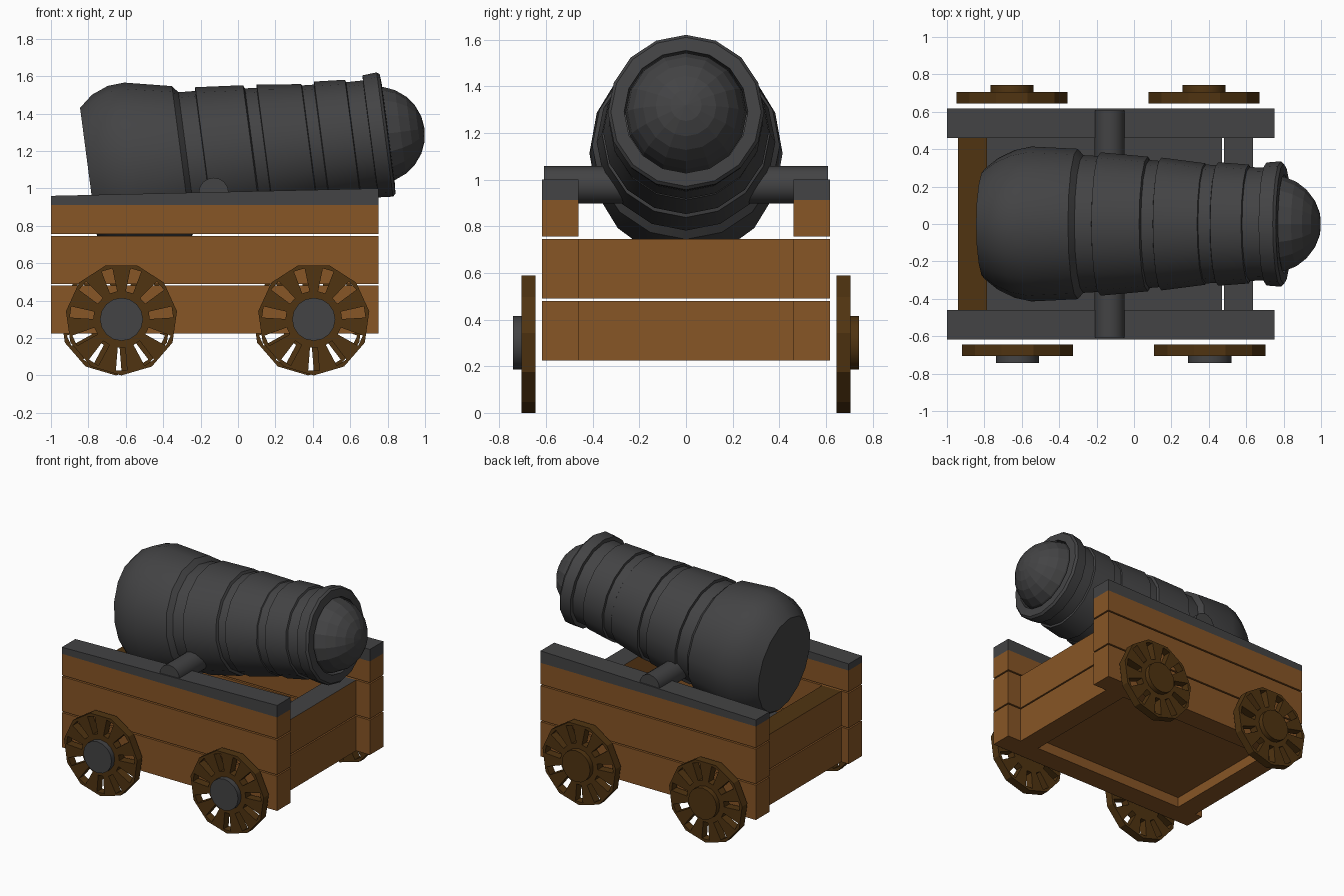
import bpy, bmesh, math
from mathutils import Matrix, Vector

if "Cube" in bpy.data.objects:
    bpy.data.objects.remove(bpy.data.objects["Cube"])


def material(name, rgb):
    m = bpy.data.materials.new(name)
    m.diffuse_color = (*rgb, 1)
    m.use_nodes = True
    m.node_tree.nodes["Principled BSDF"].inputs["Base Color"].default_value = m.diffuse_color
    return m


METAL = material("dark_iron", (0.056, 0.056, 0.058))
WOOD = material("plank_wood", (0.245, 0.092, 0.019))
DARK = material("dark_wood", (0.080, 0.034, 0.0055))


def finish(name, bm, *mats, smooth=False):
    bmesh.ops.recalc_face_normals(bm, faces=bm.faces)
    me = bpy.data.meshes.new(name)
    bm.to_mesh(me)
    bm.free()
    for m in mats:
        me.materials.append(m)
    ob = bpy.data.objects.new(name, me)
    bpy.context.collection.objects.link(ob)
    if smooth:
        bpy.ops.object.select_all(action='DESELECT')
        ob.select_set(True)
        bpy.context.view_layer.objects.active = ob
        bpy.ops.object.shade_smooth_by_angle(angle=math.radians(30))
    return ob


def box(name, x, y, z, mat, top=None, slope=0):
    """Box from ranges; top = material of upper face, slope = extra height at +x."""
    bm = bmesh.new()
    bmesh.ops.create_cube(bm, size=1)
    for v in bm.verts:
        c = [r[0] if k < 0 else r[1] for k, r in zip(v.co, (x, y, z))]
        if v.co.x > 0 and v.co.z > 0:
            c[2] += slope
        v.co = c
    bm.normal_update()
    if top:
        for f in bm.faces:
            f.material_index = int(f.normal.z > 0.9)
    return finish(name, bm, *([mat, top] if top else [mat]))


def cylinder_y(name, x, z, r, y0, y1, mat, sides=16):
    bm = bmesh.new()
    m = Matrix.Translation((x, (y0 + y1) / 2, z)) @ Matrix.Rotation(math.pi / 2, 4, 'X')
    bmesh.ops.create_cone(bm, cap_ends=True, segments=sides, radius1=r, radius2=r,
                          depth=abs(y1 - y0), matrix=m)
    return finish(name, bm, mat, smooth=True)


# Carriage: planked sides with sloping iron caps
LOW, MID, HIGH = (0.225, 0.48), (0.49, 0.745), (0.755, 0.912)
for side, y in (("right", (-0.617, -0.46)), ("left", (0.46, 0.617))):
    for n, z in (("lower", LOW), ("middle", MID), ("upper", HIGH)):
        box(f"{side}_{n}_plank", (-1, 0.75), y, z, WOOD)
    box(f"{side}_iron_cap", (-1, 0.75), y, (0.912, 0.96), METAL, slope=0.04)

# End boards and floor
for end, x, top in (("front", (0.48, 0.637), METAL), ("rear", (-0.94, -0.785), DARK)):
    box(f"{end}_lower_board", x, (-0.46, 0.46), LOW, WOOD)
    box(f"{end}_upper_board", x, (-0.46, 0.46), MID, WOOD, top)
box("floor", (-0.785, 0.47), (-0.46, 0.46), (0.30, 0.45), WOOD, METAL)

# Barrel: lathe along a tilted axis; (distance from muzzle, side radius, upright radius)
AIM = Matrix.Translation((0.80, 0, 1.29)) @ Matrix.Rotation(math.radians(-7.5), 4, 'Y')
PROFILE = [
    (-1.612, 0.295, 0.354), (-1.54, 0.352, 0.415), (-1.45, 0.395, 0.451),
    (-1.36, 0.414, 0.457), (-1.11, 0.402, 0.405), (-1.08, 0.368, 0.368),
    (-0.99, 0.363, 0.363), (-0.987, 0.383, 0.383), (-0.732, 0.360, 0.360),
    (-0.725, 0.342, 0.342), (-0.662, 0.337, 0.337), (-0.659, 0.355, 0.355),
    (-0.424, 0.325, 0.325), (-0.42, 0.318, 0.318), (-0.357, 0.314, 0.314),
    (-0.353, 0.330, 0.330), (-0.188, 0.318, 0.318), (-0.184, 0.304, 0.304),
    (-0.094, 0.302, 0.302), (-0.092, 0.329, 0.329), (-0.015, 0.335, 0.335),
    (0, 0.322, 0.322), (0.004, 0.265, 0.265), (-0.10, 0.262, 0.262)]
SIDES = 16
bm = bmesh.new()
rings = []
for t, ry, rz in PROFILE:
    ring = []
    for i in range(SIDES):
        a = math.tau * i / SIDES
        ring.append(bm.verts.new(AIM @ Vector((t, ry * math.sin(a), rz * math.cos(a)))))
    rings.append(ring)
for p, q in zip(rings, rings[1:]):
    for i in range(SIDES):
        j = (i + 1) % SIDES
        bm.faces.new((p[i], p[j], q[j], q[i]))
bm.faces.new(rings[0])
bm.faces.new(rings[-1])
finish("barrel", bm, METAL, smooth=True)

# Ball sitting in the muzzle
bm = bmesh.new()
bmesh.ops.create_uvsphere(bm, u_segments=16, v_segments=12, radius=0.26,
                          matrix=Matrix.Translation((0.74, 0, 1.285))
                          @ Matrix.Rotation(math.radians(82.5), 4, 'Y'))
finish("cannonball", bm, METAL)

# Trunnion
cylinder_y("trunnion", -0.13, 0.977, 0.08, -0.608, 0.608, METAL)


# Wheels: eleven-sided disc with tapered windows between spokes
def wheel(name, x, y0, y1, n=11):
    bm = bmesh.new()

    def corner(a, r, w):
        return bm.verts.new((x + r * math.cos(a) - w * math.sin(a), y0,
                             0.30 + r * math.sin(a) + w * math.cos(a)))
    seg = []
    for k in range(n):
        a = -math.pi / 2 + math.tau * k / n
        seg.append((corner(a, 0.15, -0.020), corner(a, 0.15, 0.020),
                    corner(a, 0.275, -0.030), corner(a, 0.275, 0.030), corner(a, 0.30, 0)))
    bm.faces.new([v for s in seg for v in s[:2]])
    for k in range(n):
        _, ir, ol, orr, tip = seg[k]
        il2, _, ol2, _, tip2 = seg[(k + 1) % n]
        bm.faces.new((ir, il2, ol2, orr))
        bm.faces.new((ol, orr, tip))
        bm.faces.new((orr, ol2, tip2, tip))
    ext = bmesh.ops.extrude_face_region(bm, geom=bm.faces[:], use_keep_orig=True)
    for v in ext["geom"]:
        if isinstance(v, bmesh.types.BMVert):
            v.co.y = y1
    return finish(name, bm, DARK)


for side, s, shift, hub in (("right", -1, 0, METAL), ("left", 1, -0.03, DARK)):
    for end, x in (("rear", -0.623), ("front", 0.405)):
        wheel(f"{side}_{end}_wheel", x + shift, s * 0.645, s * 0.705)
        cylinder_y(f"{side}_{end}_hub", x + shift, 0.30, 0.115, s * 0.70, s * 0.742, hub)
